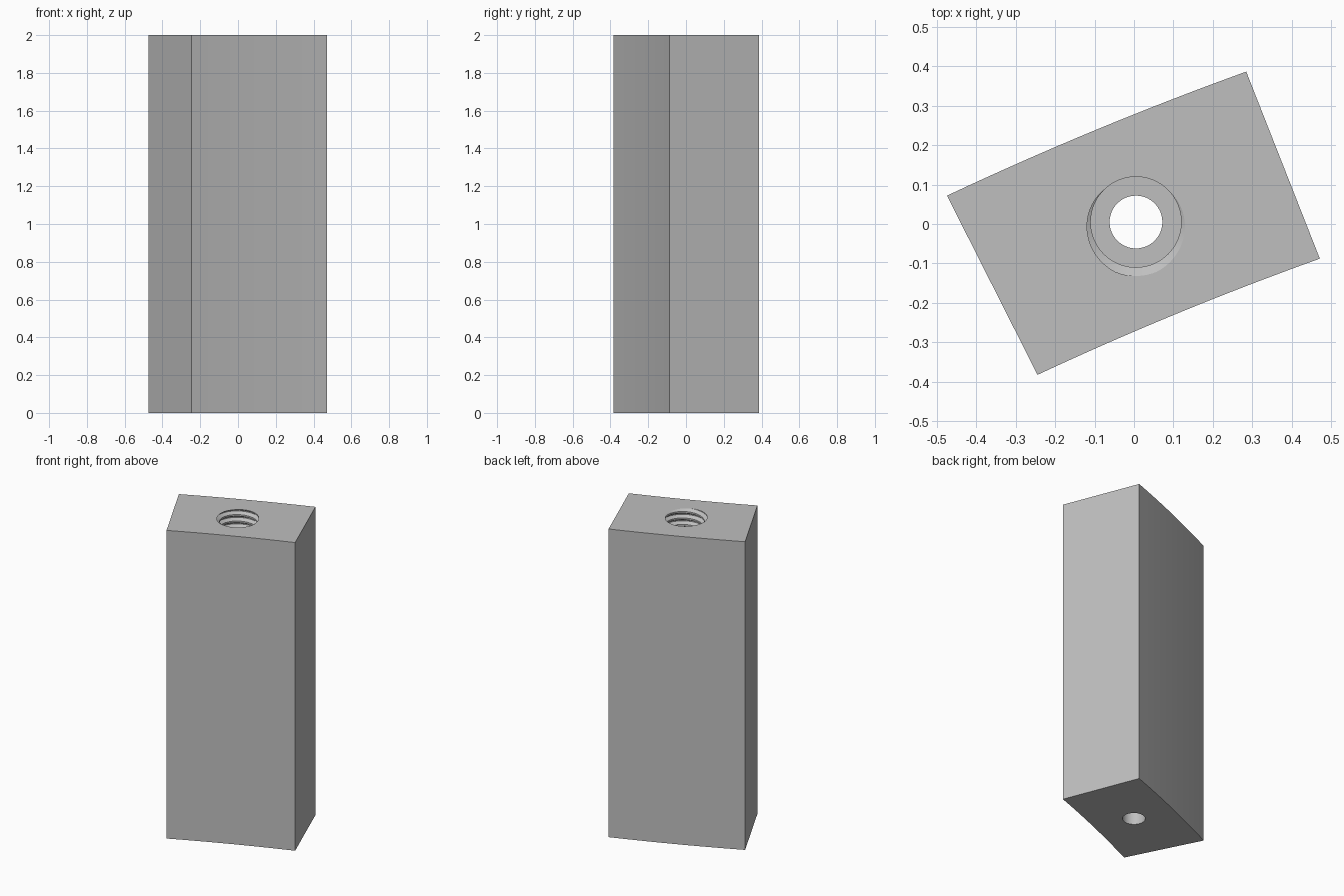
import bpy, bmesh
from math import cos, sin, pi, radians
from mathutils import Vector

if "Cube" in bpy.data.objects:
    bpy.data.objects.remove(bpy.data.objects["Cube"])

HEIGHT = 2.0
HOLE = Vector((0.005, 0.005))      # axis of the bore
BORE_R, MINOR_R, MAJOR_R = 0.067, 0.115, 0.137
PITCH, THREAD_BOTTOM = 0.042, 1.4
SIDES = 64

steel = bpy.data.materials.new("grey steel")
steel.use_nodes = True
colour = (0.52, 0.52, 0.52, 1)
steel.diffuse_color = colour
steel.node_tree.nodes["Principled BSDF"].inputs["Base Color"].default_value = colour


def to_object(name, bm):
    bmesh.ops.recalc_face_normals(bm, faces=bm.faces)
    mesh = bpy.data.meshes.new(name)
    bm.to_mesh(mesh)
    bm.free()
    obj = bpy.data.objects.new(name, mesh)
    bpy.context.collection.objects.link(obj)
    mesh.materials.append(steel)
    return obj


def bowed_edge(a, b, bulge, steps=16):
    """Points from a to b, bowed sideways by the bulge at the middle."""
    a, b = Vector(a), Vector(b)
    side = Vector((a.y - b.y, b.x - a.x)).normalized()
    return [a.lerp(b, i / steps) + side * bulge * 4 * (i / steps) * (1 - i / steps)
            for i in range(steps + 1)]


def prism(name, outline, z0, z1):
    bm = bmesh.new()
    face = bm.faces.new([bm.verts.new((p.x, p.y, z0)) for p in outline])
    top = bmesh.ops.extrude_face_region(bm, geom=[face])["geom"]
    for v in top:
        if isinstance(v, bmesh.types.BMVert):
            v.co.z = z1
    return to_object(name, bm)


def circle(radius):
    return [HOLE + radius * Vector((cos(2 * pi * i / SIDES), sin(2 * pi * i / SIDES)))
            for i in range(SIDES)]


# Thread profile over one pitch: (fraction of pitch, radius)
PROFILE = [(0, MINOR_R), (0.25, MINOR_R), (0.5625, MAJOR_R), (0.6875, MAJOR_R), (1, MINOR_R)]


def thread_radius(phase):
    phase %= 1
    for (f0, r0), (f1, r1) in zip(PROFILE, PROFILE[1:]):
        if phase <= f1:
            return r0 + (r1 - r0) * (phase - f0) / (f1 - f0)


def thread_cutter():
    """Helical plug whose flat ends are cut level."""
    bm = bmesh.new()
    low, high = THREAD_BOTTOM, HEIGHT + PITCH
    turns = int((high - low) / PITCH) + 4
    columns = []
    for i in range(SIDES + 1):
        turn = i / SIDES
        column = []
        for n in range(turns):
            for f, _ in PROFILE[:-1]:
                z = HEIGHT + PITCH * (n + f + turn - 1.375 - turns + 4)
                level = min(max(z, low), high)
                r = thread_radius(f + (level - z) / PITCH)
                column.append(bm.verts.new((HOLE.x + r * cos(2 * pi * turn),
                                            HOLE.y + r * sin(2 * pi * turn), level)))
        columns.append(column)
    for a, b in zip(columns, columns[1:]):
        for k in range(len(a) - 1):
            bm.faces.new((a[k], b[k], b[k + 1], a[k + 1]))
    bmesh.ops.remove_doubles(bm, verts=bm.verts, dist=1e-5)
    bmesh.ops.holes_fill(bm, edges=[e for e in bm.edges if e.is_boundary], sides=0)
    return to_object("thread_cutter", bm)


# Segment-shaped block: two concentric bowed faces, two straight ends
outline = (bowed_edge((-0.475, 0.072), (0.285, 0.387), 0.0095)
           + bowed_edge((0.472, -0.088), (-0.245, -0.383), -0.009))
block = prism("block", outline, 0, HEIGHT)

# Plain through bore, then the threaded hole from the top
for cutter in (prism("bore_cutter", circle(BORE_R), -0.1, HEIGHT + 0.1), thread_cutter()):
    cutter.hide_render = True
    mod = block.modifiers.new(cutter.name, "BOOLEAN")
    mod.operation = "DIFFERENCE"
    mod.solver = "EXACT"
    mod.object = cutter
    bpy.context.view_layer.objects.active = block
    bpy.ops.object.modifier_apply(modifier=mod.name)
    bpy.data.objects.remove(cutter)

bpy.ops.object.select_all(action="DESELECT")
block.select_set(True)
bpy.context.view_layer.objects.active = block
bpy.ops.object.shade_smooth_by_angle(angle=radians(25))
